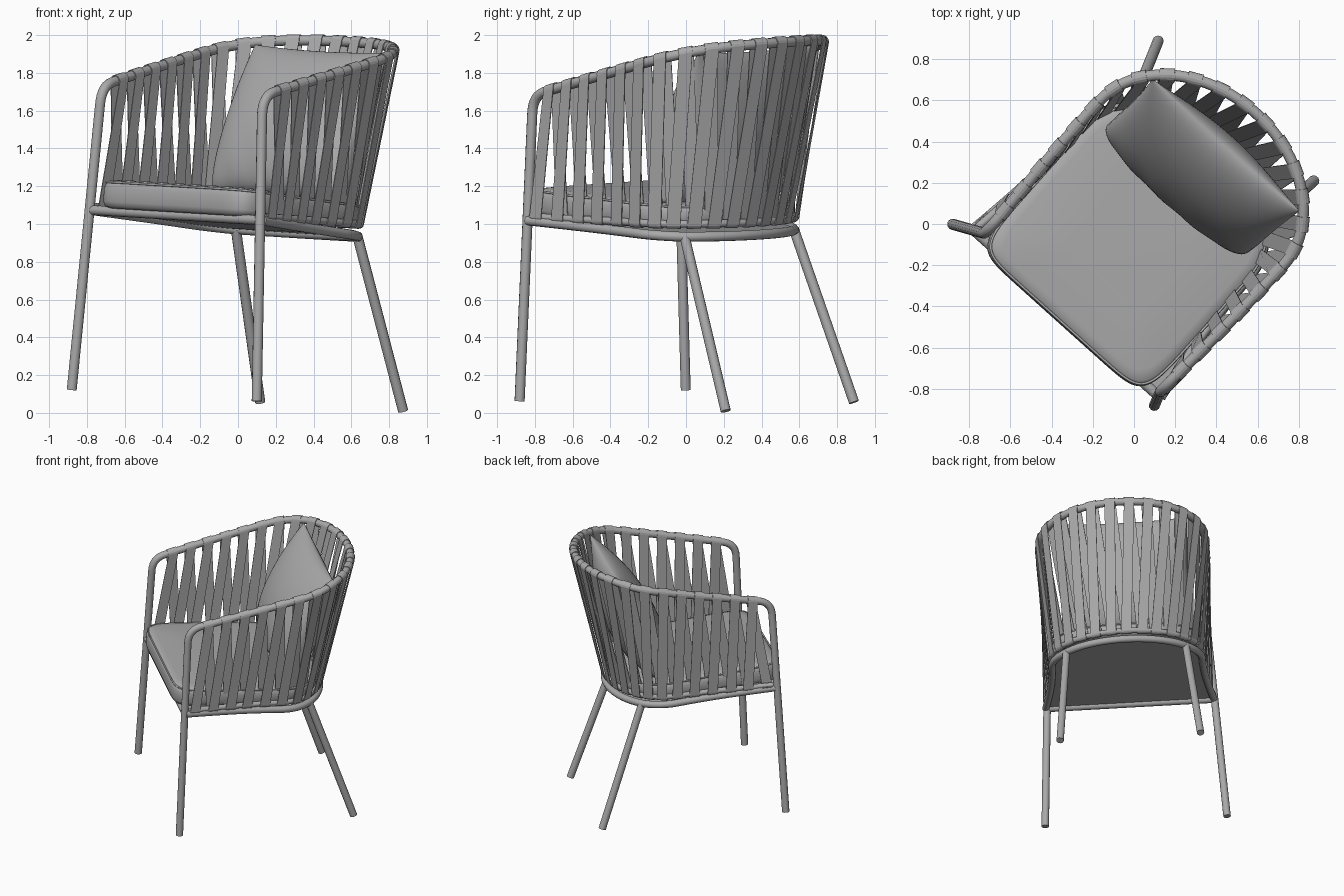
import bpy, bmesh, math
from mathutils import Vector, Matrix

if "Cube" in bpy.data.objects:
    bpy.data.objects.remove(bpy.data.objects["Cube"])

# Chair frame: local x = right, y = back, z = up; the whole chair is turned and leans slightly
U = Vector((0.066, 0.006, 1)).normalized()
R = Vector((0.744, -0.668, -0.045))
R = (R - U * R.dot(U)).normalized()
B = U.cross(R)
M = Matrix((R, B, U)).transposed().to_4x4()

# Dark grey finish shared by all parts
grey = bpy.data.materials.new("dark_grey")
grey.diffuse_color = (0.4, 0.4, 0.4, 1)
grey.use_nodes = True
grey.node_tree.nodes["Principled BSDF"].inputs["Base Color"].default_value = grey.diffuse_color


def link(name, data):
    ob = bpy.data.objects.new(name, data)
    bpy.context.collection.objects.link(ob)
    data.materials.append(grey)
    ob.matrix_world = M
    return ob


def tube(name, pts, radius, cyclic=False):
    cu = bpy.data.curves.new(name, 'CURVE')
    cu.dimensions = '3D'
    cu.bevel_depth = radius
    cu.bevel_resolution = 4
    cu.use_fill_caps = True
    sp = cu.splines.new('POLY')
    sp.points.add(len(pts) - 1)
    for p, co in zip(sp.points, pts):
        p.co = (*co, 1)
    sp.use_cyclic_u = cyclic
    sp.use_smooth = True
    return link(name, cu)


def mesh(name, verts, faces, smooth=False):
    me = bpy.data.meshes.new(name)
    me.from_pydata([tuple(v) for v in verts], [], faces)
    bm = bmesh.new()
    bm.from_mesh(me)
    bmesh.ops.remove_doubles(bm, verts=bm.verts, dist=1e-5)
    bmesh.ops.recalc_face_normals(bm, faces=bm.faces)
    bm.to_mesh(me)
    bm.free()
    for p in me.polygons:
        p.use_smooth = smooth
    return link(name, me)


def u_path(front, r0, r1, b0, depth, height, shift=0.0):
    """Open U seen from above: right side, elliptical back, left side."""
    n, half = 20, []
    for i in range(n):
        f = i / n
        half.append((r0 + (r1 - r0) * math.sin(f * math.pi / 2), front + (b0 - front) * f))
    for i in range(n + 1):
        a = math.pi / 2 * i / n
        half.append((r1 * math.cos(a), b0 + depth * math.sin(a)))
    flat = half + [(-x, y) for x, y in reversed(half[:-1])]
    return [Vector((x + shift, y, height(y))) for x, y in flat]


def at(path, s):
    """Point and tangent at fraction s of the path length."""
    d = [(b - a).length for a, b in zip(path, path[1:])]
    want = s * sum(d)
    for i, l in enumerate(d):
        if want <= l or i == len(d) - 1:
            t = (path[i + 1] - path[i]).normalized()
            return path[i] + t * want, t
        want -= l


def rail_height(b):
    return 1.837 + 0.26 * b - 0.016 * (max(0, b - 0.45) / 0.24) ** 2


RT, SHIFT = 0.027, -0.01
rail = u_path(-0.50, 0.577, 0.60, 0.24, 0.46, rail_height, SHIFT)
ring = u_path(-0.57, 0.602, 0.545, 0.13, 0.40, lambda b: 1.04)
lower = u_path(-0.59, 0.61, 0.545, 0.13, 0.40,
               lambda b: 1.02 - 0.048 * min(1, (b + 0.59) / 0.95))


# Front legs and top rail as one bent tube
def leg(side):
    foot = Vector((side * 0.659, -0.593, 0.063))
    p0 = Vector((side * 0.577 + SHIFT, -0.598, 1.58))
    p1 = Vector((side * 0.574 + SHIFT, -0.598, 1.685))
    p2 = rail[0] if side > 0 else rail[-1]
    return [foot, p0] + [p0 * (1 - t) ** 2 + p1 * 2 * t * (1 - t) + p2 * t * t
                         for t in [i / 8 for i in range(1, 8)]]


tube("front_legs_and_top_rail", leg(1) + rail + leg(-1)[::-1], RT)

# Back legs
for side, label in ((1, "right"), (-1, "left")):
    tube("back_leg_" + label,
         [(side * 0.509, 0.738, 0.069), (side * 0.433, 0.37, 0.975)], RT)

# Seat frame: lower ring, strap ring, front bar and base panel
tube("seat_frame_ring", lower, 0.026)
tube("strap_ring", ring, 0.02)
tube("front_bar", [(-0.615, -0.592, 1.02), (0.615, -0.592, 1.02)], 0.026)
panel = [p + Vector((0, 0, dz)) for dz in (0, 0.012) for p in lower]
n = len(lower)
mesh("seat_base_panel", panel,
     [tuple(range(n)), tuple(range(n, 2 * n))]
     + [(i, (i + 1) % n, (i + 1) % n + n, i + n) for i in range(n)])

# Woven strap: a single ribbon zigzagging between the rail and the strap ring
N, W = 24, 0.037
rows = []
samples = [(at(ring, i / 300)[0].xy, i / 300) for i in range(301)]


def wrap(path, s, radius, a0, a1):
    p, t = at(path, s)
    out = t.cross(Vector((0, 0, 1))).normalized()
    up = out.cross(t)
    for i in range(9):
        a = math.radians(a0 + (a1 - a0) * i / 8)
        c = p + (out * math.cos(a) + up * math.sin(a)) * radius
        rows.append((c - t * W, c + t * W))


def wrap_ring(k):
    """Wrap the strap ring straight below rail position k."""
    p = at(rail, 0.015 + 0.97 * k / (N - 1))[0].xy
    s = min(samples, key=lambda q: (q[0] - p).length)[1]
    wrap(ring, s, 0.023, 180, 360)


wrap(ring, 0.015, 0.023, 180, 360)
for k in range(N):
    wrap(rail, 0.015 + 0.97 * k / (N - 1), RT + 0.003, 0, 180)
    if k < N - 1:
        wrap_ring(k + 0.5)
wrap(ring, 0.985, 0.023, 180, 360)
strap = mesh("woven_strap", [v for r in rows for v in r],
             [(2 * i, 2 * i + 1, 2 * i + 3, 2 * i + 2) for i in range(len(rows) - 1)])
sol = strap.modifiers.new("thickness", 'SOLIDIFY')
sol.thickness = 0.005
sol.offset = 0


# Seat cushion: rounded outline stacked into a soft pad that thins to the back
def outline(inset, z, count=128):
    pts = []
    for i in range(count):
        a = 2 * math.pi * i / count
        c, s = math.cos(a), math.sin(a)
        e = 2 / 10 if s < 0 else 2 / 2.6
        x = math.copysign(abs(c) ** e, c) * (0.548 - inset)
        y = math.copysign(abs(s) ** e, s) * ((0.735 if s < 0 else 0.40) - inset)
        y += 0.08
        drop = 0.05 * (y + 0.6) * (z - 1.04) / 0.15
        pts.append(Vector((x, y, z - drop)))
    return pts


layers = [(0.3, 1.035), (0.03, 1.035), (0.008, 1.045), (0, 1.07), (0, 1.14),
          (0.008, 1.168), (0.02, 1.182), (0.06, 1.189), (0.3, 1.196)]
verts = [p for l in layers for p in outline(*l)]
c = 128
faces = [(j * c + i, j * c + (i + 1) % c, (j + 1) * c + (i + 1) % c, (j + 1) * c + i)
         for j in range(len(layers) - 1) for i in range(c)]
faces += [tuple(range(c)), tuple(range((len(layers) - 1) * c, len(layers) * c))]
mesh("seat_cushion", verts, faces, True)
tube("cushion_piping", outline(0.008, 1.172), 0.006, True)

# Back pillow: two bulging sheets, fuller at the bottom, pinched at the top corners
G = 32
bottom, top = Vector((-0.01, 0.215, 1.15)), Vector((-0.01, 0.49, 1.955))
axis = (top - bottom).normalized()
normal = Vector((1, 0, 0)).cross(axis)
verts, faces = [], []
for side in (1, -1):
    base = len(verts)
    for j in range(G + 1):
        for i in range(G + 1):
            u, v = [math.sin(math.pi / 2 * (2 * q / G - 1)) for q in (i, j)]
            low = max(0, -v)
            x = u * (0.48 - 0.015 * (1 - v * v) - 0.02 * low * low)
            h = 0.5 + 0.5 * v * (1 - 0.04 * (1 - u * u) * (v > 0))
            puff = (max(0, 1 - u * u) ** (0.45 - 0.12 * low)
                    * max(0, 1 - v * v) ** (0.58 - 0.2 * low))
            fold = 0.005 * math.sin(14 * u + 5 * v) * low * puff
            d = side * (0.182 - 0.03 * v) * puff + fold
            # side seams bow slightly forward
            d += 0.03 * (1 - v * v) * (1 if normal.y < 0 else -1) * u * u
            verts.append(bottom.lerp(top, h) + Vector((x, 0, 0)) + normal * d)
    w = G + 1
    faces += [(base + j * w + i, base + j * w + i + 1, base + (j + 1) * w + i + 1,
               base + (j + 1) * w + i) for j in range(G) for i in range(G)]
mesh("back_pillow", verts, faces, True)
